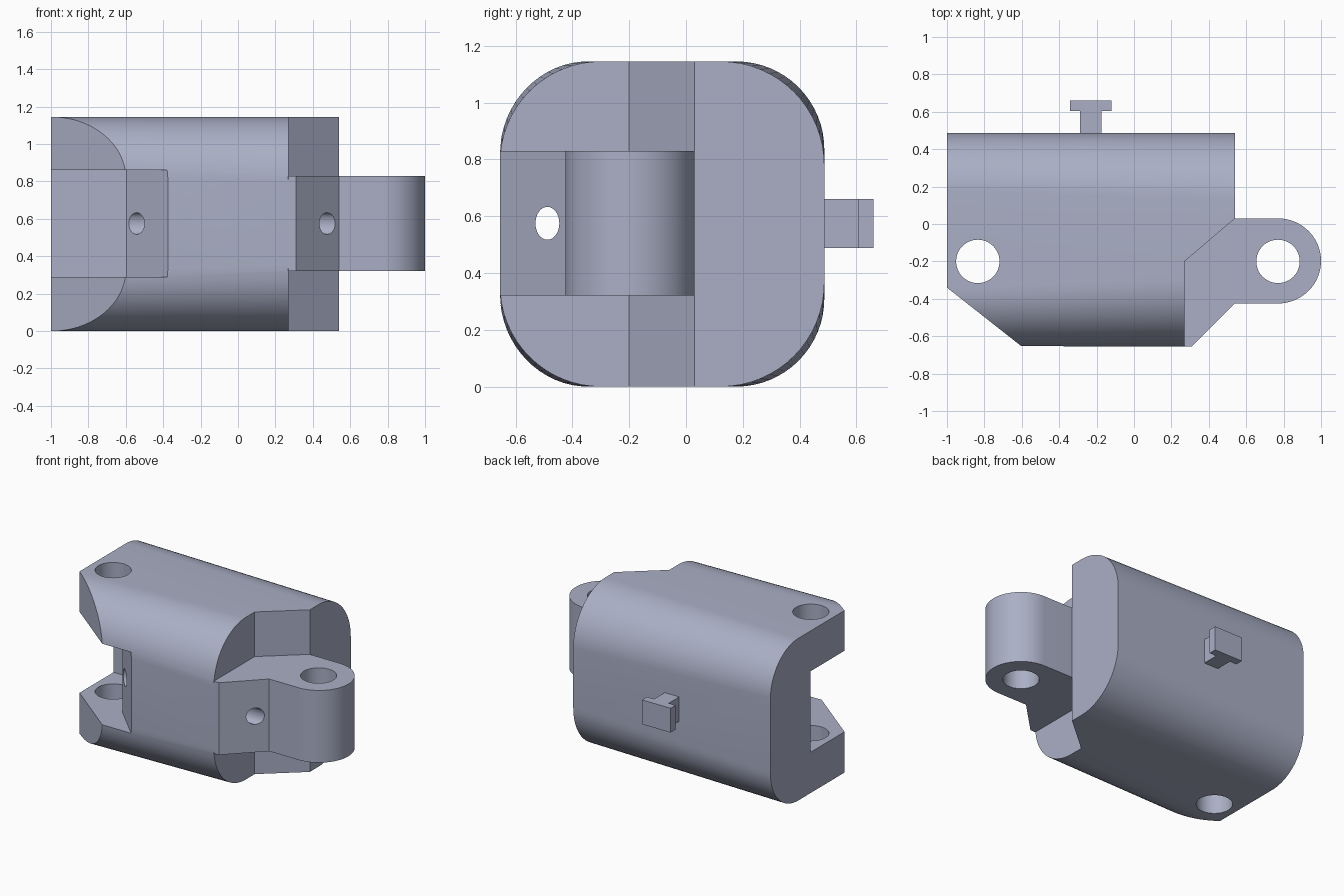
import bpy, bmesh, math
from math import sin, cos, pi

if "Cube" in bpy.data.objects:
    bpy.data.objects.remove(bpy.data.objects["Cube"])

metal = bpy.data.materials.new("blue grey")
metal.diffuse_color = (0.40, 0.43, 0.56, 1)
metal.use_nodes = True
metal.node_tree.nodes["Principled BSDF"].inputs["Base Color"].default_value = metal.diffuse_color


def loft(name, bottom, top):
    """Closed solid between two rings with the same number of points."""
    bm = bmesh.new()
    a = [bm.verts.new(p) for p in bottom]
    b = [bm.verts.new(p) for p in top]
    n = len(a)
    bm.faces.new(a[::-1])
    bm.faces.new(b)
    for i in range(n):
        j = (i + 1) % n
        bm.faces.new((a[i], a[j], b[j], b[i]))
    bmesh.ops.recalc_face_normals(bm, faces=bm.faces)
    mesh = bpy.data.meshes.new(name)
    bm.to_mesh(mesh)
    bm.free()
    mesh.materials.append(metal)
    ob = bpy.data.objects.new(name, mesh)
    bpy.context.collection.objects.link(ob)
    return ob


def prism(name, outline, z0, z1):
    return loft(name, [(x, y, z0) for x, y in outline], [(x, y, z1) for x, y in outline])


def arc(cx, cy, rx, ry, a0, a1, n):
    return [(cx + rx * cos(a0 + (a1 - a0) * i / n), cy + ry * sin(a0 + (a1 - a0) * i / n))
            for i in range(n + 1)]


def circle(cx, cy, rx, ry, n=48):
    return arc(cx, cy, rx, ry, 0, 2 * pi, n)[:-1]


def combine(target, tool, operation):
    mod = target.modifiers.new(operation, 'BOOLEAN')
    mod.operation, mod.object, mod.solver = operation, tool, 'EXACT'
    bpy.context.view_layer.objects.active = target
    bpy.ops.object.modifier_apply(modifier=mod.name)
    bpy.data.objects.remove(tool)


Y0, Y1, H = -0.655, 0.487, 1.145


def section(x, r):
    """Rounded square across the body at x."""
    pts = []
    for k, (y, z) in enumerate([(Y1 - r, H - r), (Y0 + r, H - r), (Y0 + r, r), (Y1 - r, r)]):
        pts += arc(y, z, r, r, k * pi / 2, (k + 1) * pi / 2, 16)
    return [(x, y, z) for y, z in pts]


# Body with corners that grow rounder towards the lug end
body = loft("hinge_body", section(-1, 0.31), section(0.54, 0.365))

# Slanted front corner at the fork end
combine(body, prism("corner_cut", [(-1.2, -0.1825), (-1.2, -0.9), (-0.2889, -0.9)], -0.1, 1.3),
        'DIFFERENCE')
# Fork slot that receives a neighbouring lug
combine(body, prism("slot_cut", [(-1.2, 0.04), (-1.2, -0.8), (-0.23, -0.8), (-0.6, -0.43),
                                 (-0.6, 0.04)], 0.288, 0.86), 'DIFFERENCE')
# Clearance around the lug
combine(body, prism("clearance_cut", [(0.27, -0.9), (0.9, -0.9), (0.9, 0.03), (0.54, 0.03),
                                      (0.27, -0.2)], -0.1, 1.3), 'DIFFERENCE')

# Lug with a rounded end
lug_outline = [(0.2, -0.6), (0.27, Y0), (0.31, Y0), (0.54, -0.425)]
lug_outline += arc(0.77, -0.1975, 0.23, 0.2275, -pi / 2, pi / 2, 32) + [(0.2, 0.03)]
combine(body, prism("lug", lug_outline, 0.32, 0.83), 'UNION')

# Vertical hinge pin holes
for x in (-0.835, 0.77):
    combine(body, prism("pin_hole", circle(x, -0.2, 0.116, 0.116), -0.1, 1.3), 'DIFFERENCE')

# Lengthwise cord hole
ring = circle(-0.488, 0.575, 0.042, 0.058, 32)
combine(body, loft("cord_hole", [(-0.8, y, z) for y, z in ring], [(0.7, y, z) for y, z in ring]),
        'DIFFERENCE')

# T-shaped tab on the back
tab = [(-0.288, 0.45), (-0.175, 0.45), (-0.175, 0.605), (-0.12, 0.605), (-0.12, 0.66),
       (-0.342, 0.66), (-0.342, 0.605), (-0.288, 0.605)]
combine(body, prism("tab", tab, 0.488, 0.66), 'UNION')

bpy.ops.object.select_all(action='DESELECT')
body.select_set(True)
bpy.context.view_layer.objects.active = body
bpy.ops.object.shade_smooth_by_angle(angle=math.radians(30))
